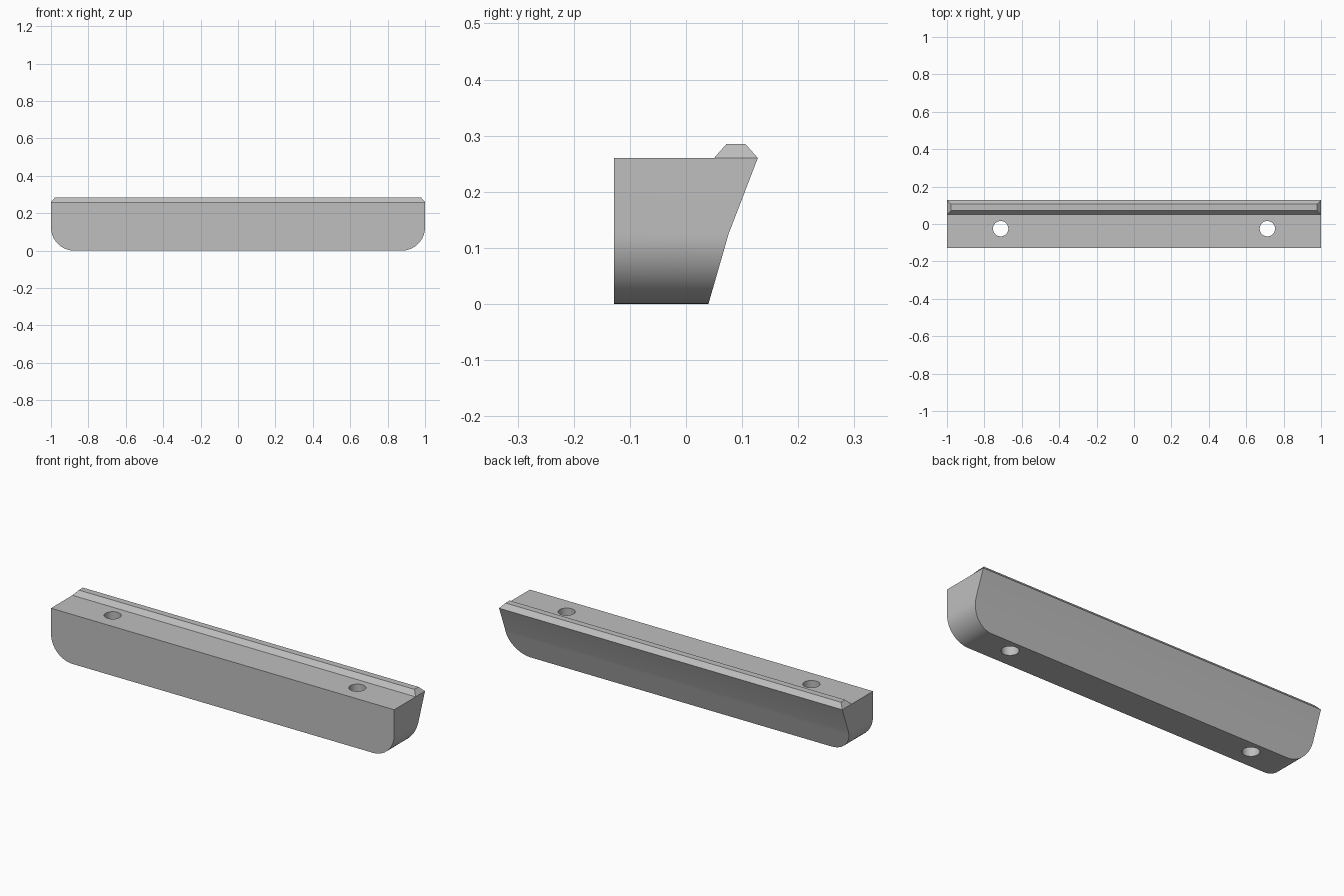
import bpy, bmesh, math

cube = bpy.data.objects.get("Cube")
if cube:
    bpy.data.objects.remove(cube, do_unlink=True)

TOP, KINK, FRONT = 0.26, 0.125, -0.128
RIDGE_TOP = 0.285

grey = bpy.data.materials.new("light_grey")
grey.use_nodes = True
colour = (0.52, 0.52, 0.52, 1)
grey.diffuse_color = colour
grey.node_tree.nodes["Principled BSDF"].inputs["Base Color"].default_value = colour


def make_object(name, bm):
    bmesh.ops.recalc_face_normals(bm, faces=bm.faces)
    mesh = bpy.data.meshes.new(name)
    bm.to_mesh(mesh)
    bm.free()
    mesh.materials.append(grey)
    ob = bpy.data.objects.new(name, mesh)
    bpy.context.collection.objects.link(ob)
    return ob


def back_y(z):
    """Depth of the sloping back at a given height."""
    if z <= KINK:
        return 0.04 + 0.036 * z / KINK
    return 0.076 + 0.052 * (z - KINK) / (TOP - KINK)


# Handle body: outline with rounded lower corners, stretched to the sloping back
steps = 16
arc = []
for i in range(steps + 1):
    a = math.pi / 2 * i / steps
    arc.append((1 - KINK * (1 - math.cos(a)), KINK * (1 - math.sin(a))))
outline = [(1, TOP)] + arc + [(-x, z) for x, z in reversed(arc)] + [(-1, TOP)]

bm = bmesh.new()
front = [bm.verts.new((x, FRONT, z)) for x, z in outline]
back = [bm.verts.new((x, back_y(z), z)) for x, z in outline]
bm.faces.new(front)
bm.faces.new(back[1:-1])
bm.faces.new((back[0], back[1], back[-2], back[-1]))
for i in range(len(outline)):
    j = (i + 1) % len(outline)
    bm.faces.new((front[i], front[j], back[j], back[i]))
body = make_object("handle_body", bm)

# Two screw holes straight through the body
for side in (-1, 1):
    bpy.ops.mesh.primitive_cylinder_add(vertices=40, radius=0.041, depth=1,
                                        location=(side * 0.713, -0.025, 0.1))
    cutter = bpy.context.object
    cutter.name = "hole_cutter"
    cutter.hide_render = True
    cutter.data.materials.append(grey)
    cut = body.modifiers.new("screw_hole", 'BOOLEAN')
    cut.operation = 'DIFFERENCE'
    cut.solver = 'EXACT'
    cut.object = cutter
    bpy.ops.object.select_all(action='DESELECT')
    body.select_set(True)
    bpy.context.view_layer.objects.active = body
    bpy.ops.object.modifier_apply(modifier=cut.name)
    bpy.data.objects.remove(cutter, do_unlink=True)
bpy.ops.object.shade_smooth_by_angle(angle=math.radians(30))

# Raised ridge along the back of the top, sloped on all four sides
bm = bmesh.new()
rings = []
for half, y0, y1, z in ((1, 0.05, 0.128, TOP), (0.978, 0.072, 0.106, RIDGE_TOP)):
    corners = ((-half, y0), (half, y0), (half, y1), (-half, y1))
    rings.append([bm.verts.new((x, y, z)) for x, y in corners])
low, high = rings
bm.faces.new(low)
bm.faces.new(high)
for i in range(4):
    j = (i + 1) % 4
    bm.faces.new((low[i], low[j], high[j], high[i]))
make_object("top_ridge", bm)
